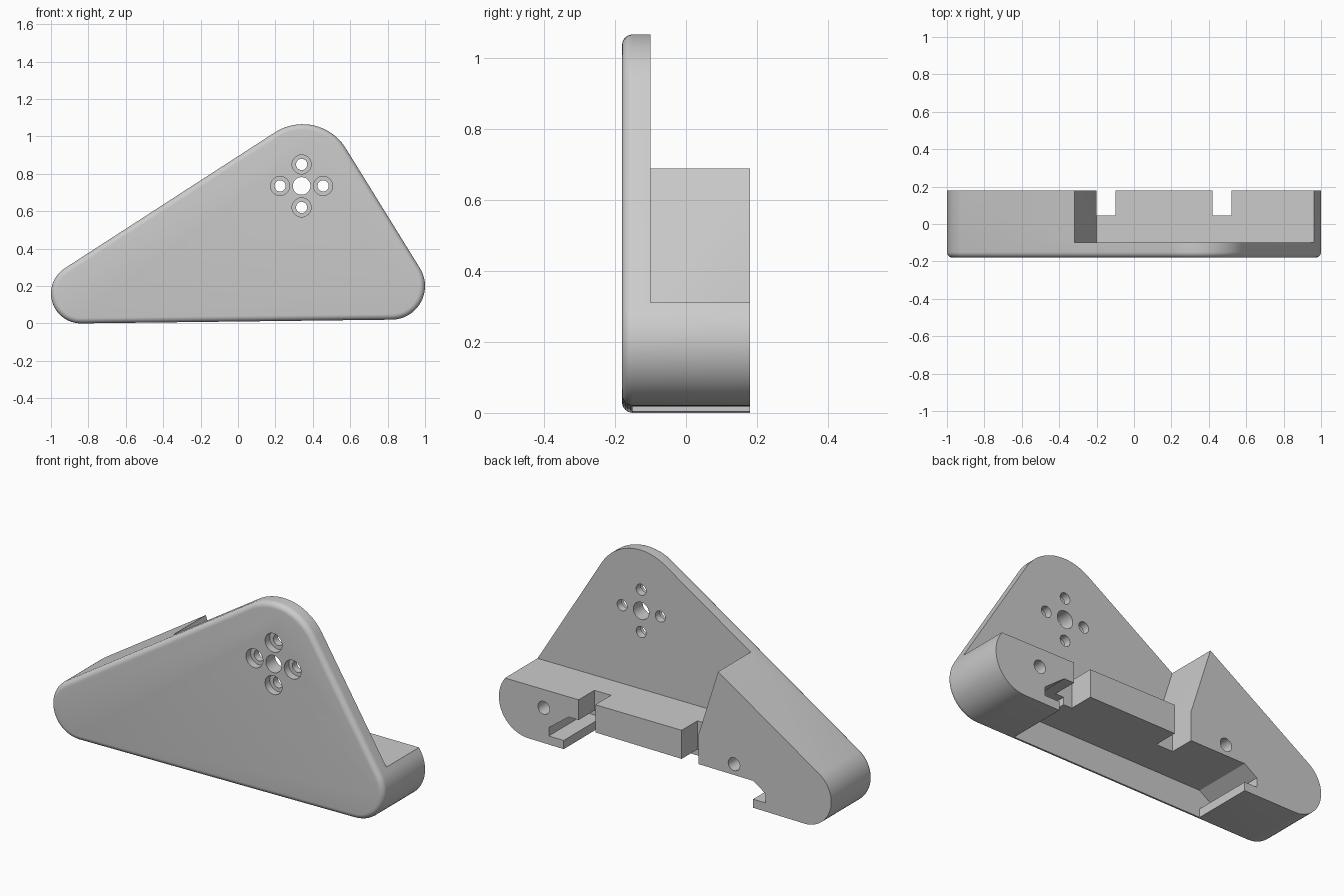
import bpy, bmesh, math

cube = bpy.data.objects.get("Cube")
if cube:
    bpy.data.objects.remove(cube, do_unlink=True)

grey = bpy.data.materials.new("light_grey")
grey.use_nodes = True
color = (0.6, 0.6, 0.6, 1)
grey.diffuse_color = color
grey.node_tree.nodes["Principled BSDF"].inputs["Base Color"].default_value = color


def prism(name, profile, y0, y1, front_round=0):
    """Extrude an x-z profile along y, with an optional rounded front edge."""
    bm = bmesh.new()
    face = bm.faces.new([bm.verts.new((x, y0, z)) for x, z in profile])
    rim = list(face.edges)
    new = bmesh.ops.extrude_face_region(bm, geom=[face], use_keep_orig=True)["geom"]
    for v in new:
        if isinstance(v, bmesh.types.BMVert):
            v.co.y = y1
    bmesh.ops.recalc_face_normals(bm, faces=bm.faces)
    if front_round:
        bmesh.ops.bevel(bm, geom=rim, offset=front_round, segments=6,
                        profile=0.5, affect='EDGES')
    mesh = bpy.data.meshes.new(name)
    bm.to_mesh(mesh)
    bm.free()
    obj = bpy.data.objects.new(name, mesh)
    bpy.context.collection.objects.link(obj)
    return obj


def arc(cx, cz, r, start, end, steps):
    angles = [math.radians(start + (end - start) * i / steps) for i in range(steps + 1)]
    return [(cx + r * math.cos(a), cz + r * math.sin(a)) for a in angles]


def circle(cx, cz, r):
    return arc(cx, cz, r, 0, 360, 32)[:-1]


def box(x0, x1, z0, z1):
    return [(x0, z0), (x1, z0), (x1, z1), (x0, z1)]


def cut(target, profile, y0, y1):
    """Subtract an extruded profile and remove the cutter."""
    cutter = prism("cutter", profile, y0, y1)
    cutter.hide_render = True
    mod = target.modifiers.new("cut", 'BOOLEAN')
    mod.operation = 'DIFFERENCE'
    mod.solver = 'EXACT'
    mod.object = cutter
    bpy.context.view_layer.objects.active = target
    bpy.ops.object.modifier_apply(modifier=mod.name)
    bpy.data.objects.remove(cutter, do_unlink=True)


# Rounded triangular body
outline = (arc(0.82, 0.2, 0.18, -90, 32, 20)
           + arc(0.345, 0.793, 0.272, 32, 123.5, 20)
           + arc(-0.84, 0.16, 0.16, 123.5, 270, 22))
bracket = prism("mounting_bracket", outline, -0.18, 0.18, 0.03)

# Open space behind the upper plate, above the ledge
cut(bracket, [(-0.2, 0.31), (1.2, 0.31), (1.2, 1.3), (-0.513, 1.3)], -0.10, 0.3)

# Rail slot with a hook at each end
cut(bracket, [(-0.53, -0.1), (0.61, -0.1), (0.61, 0.065), (0.70, 0.065), (0.70, 0.11),
              (0.58, 0.2), (0.47, 0.2), (0.47, 0.16), (-0.53, 0.15),
              (-0.605, 0.1), (-0.605, 0.05), (-0.53, 0.05)], -0.15, 0.3)

# Notches either side of the tongue
for x in (-0.2, 0.42):
    cut(bracket, box(x, x + 0.1, 0.1, 0.4), 0.045, 0.3)

# Central hole and four counterbored screw holes
hx, hz, gap = 0.34, 0.735, 0.115
cut(bracket, circle(hx, hz, 0.047), -0.3, 0.0)
for dx, dz in ((gap, 0), (-gap, 0), (0, gap), (0, -gap)):
    cut(bracket, circle(hx + dx, hz + dz, 0.03), -0.3, 0.0)
    cut(bracket, circle(hx + dx, hz + dz, 0.051), -0.3, -0.14)

# Blind screw holes in the back
for x in (0.73, -0.415):
    cut(bracket, circle(x, 0.21, 0.035), -0.05, 0.3)

bracket.data.materials.clear()
bracket.data.materials.append(grey)
bpy.ops.object.select_all(action='DESELECT')
bracket.select_set(True)
bpy.context.view_layer.objects.active = bracket
bpy.ops.object.shade_smooth_by_angle(angle=math.radians(25))
